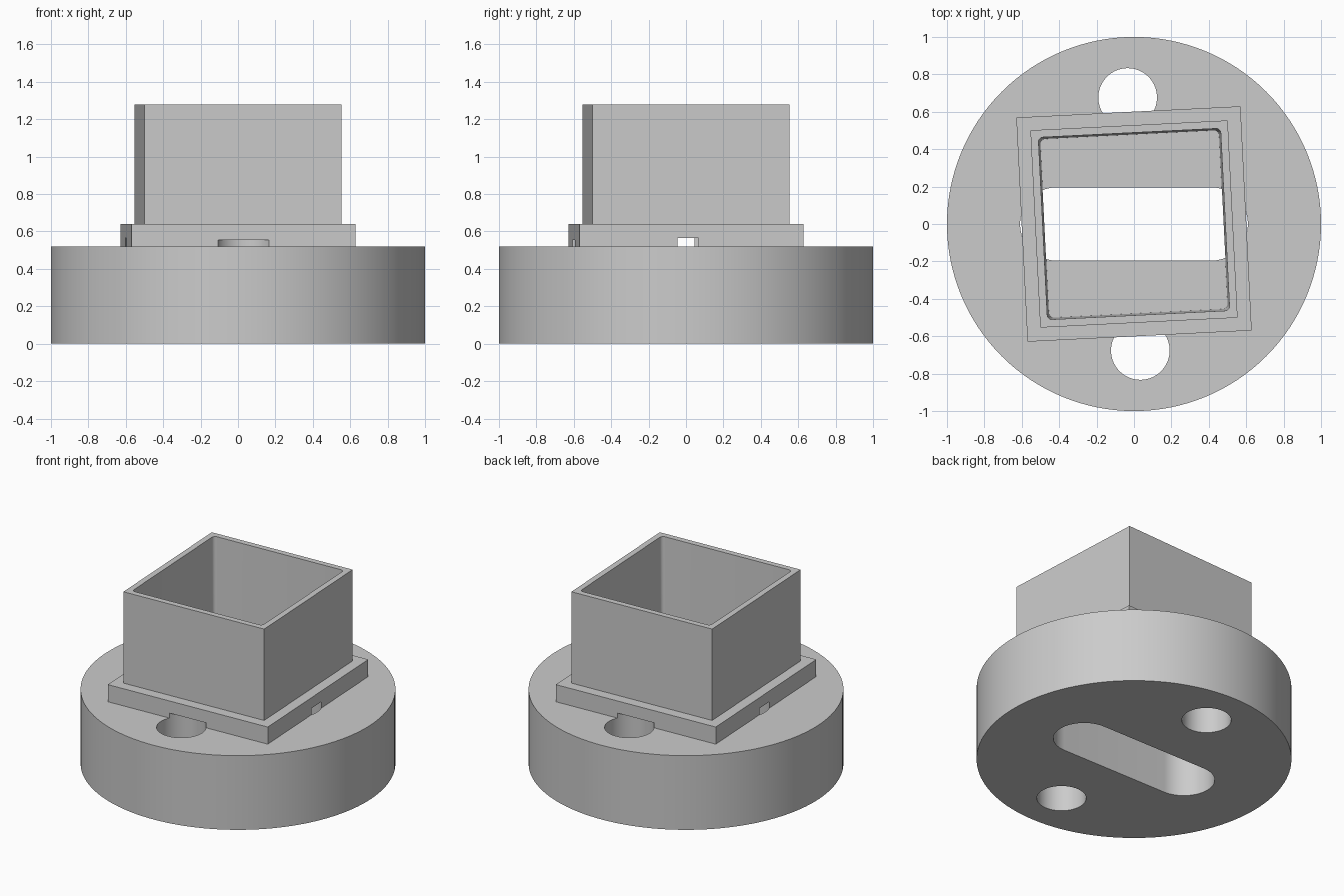
import bpy
import bmesh
from math import radians, cos, sin, pi
from mathutils import Matrix

if "Cube" in bpy.data.objects:
    bpy.data.objects.remove(bpy.data.objects["Cube"], do_unlink=True)

TWIST = radians(2.87)      # turn of the socket on the base
BASE_TOP, COLLAR_TOP, SOCKET_TOP = 0.52, 0.64, 1.28

grey = bpy.data.materials.new("plain grey")
grey.use_nodes = True
grey.diffuse_color = (0.6, 0.6, 0.6, 1)
grey.node_tree.nodes["Principled BSDF"].inputs["Base Color"].default_value = (0.6, 0.6, 0.6, 1)


def arc(cx, cy, r, start, sweep, steps):
    """Points along a circular arc."""
    return [(cx + r * cos(start + sweep * i / steps),
             cy + r * sin(start + sweep * i / steps)) for i in range(steps + 1)]


def circle(r, steps, cx=0, cy=0):
    return arc(cx, cy, r, 0, 2 * pi, steps)[:-1]


def square(half, r=0):
    """Square outline, with rounded corners if r is given."""
    c = half - r
    corners = [(c, c), (-c, c), (-c, -c), (c, -c)]
    if not r:
        return corners
    return [p for i, (x, y) in enumerate(corners) for p in arc(x, y, r, i * pi / 2, pi / 2, 6)]


def prism(name, outline, z0, z1, turn=0, top=None):
    """Solid between two outlines with the same number of points."""
    bm = bmesh.new()
    low = [bm.verts.new((x, y, z0)) for x, y in outline]
    high = [bm.verts.new((x, y, z1)) for x, y in (top or outline)]
    bm.faces.new(low[::-1])
    bm.faces.new(high)
    n = len(low)
    for i in range(n):
        j = (i + 1) % n
        bm.faces.new((low[i], low[j], high[j], high[i]))
    bm.transform(Matrix.Rotation(turn, 4, 'Z'))
    mesh = bpy.data.meshes.new(name)
    bm.to_mesh(mesh)
    bm.free()
    mesh.materials.append(grey)
    ob = bpy.data.objects.new(name, mesh)
    bpy.context.collection.objects.link(ob)
    return ob


def activate(ob):
    bpy.ops.object.select_all(action='DESELECT')
    ob.select_set(True)
    bpy.context.view_layer.objects.active = ob


def cut(ob, cutters):
    activate(ob)
    for cutter in cutters:
        mod = ob.modifiers.new("cut", 'BOOLEAN')
        mod.operation, mod.solver, mod.object = 'DIFFERENCE', 'EXACT', cutter
        bpy.ops.object.modifier_apply(modifier=mod.name)
    bpy.ops.object.shade_smooth_by_angle(angle=radians(30))


# Solid parts
base = prism("round_base", circle(1, 128), 0, BASE_TOP)
collar = prism("square_collar", square(0.6), BASE_TOP, COLLAR_TOP, TWIST)
socket = prism("square_socket", square(0.528), COLLAR_TOP, SOCKET_TOP, TWIST)

# Cutters: long slot, two bolt holes, slightly tapered cavity
slot_outline = arc(0.413, 0, 0.196, -pi / 2, pi, 32) + arc(-0.413, 0, 0.196, pi / 2, pi, 32)
slot = prism("slot_cutter", slot_outline, -0.1, 0.565)
holes = [prism("bolt_hole_cutter", circle(0.157, 48, 0, side * 0.677), -0.1, 0.555, TWIST)
         for side in (1, -1)]
cavity = prism("cavity_cutter", square(0.478, 0.025), BASE_TOP - 0.02, SOCKET_TOP + 0.02,
               TWIST, square(0.488, 0.025))

cut(base, [slot] + holes)
cut(collar, [slot, cavity] + holes)
cut(socket, [cavity])

for helper in [slot, cavity] + holes:
    bpy.data.objects.remove(helper, do_unlink=True)
